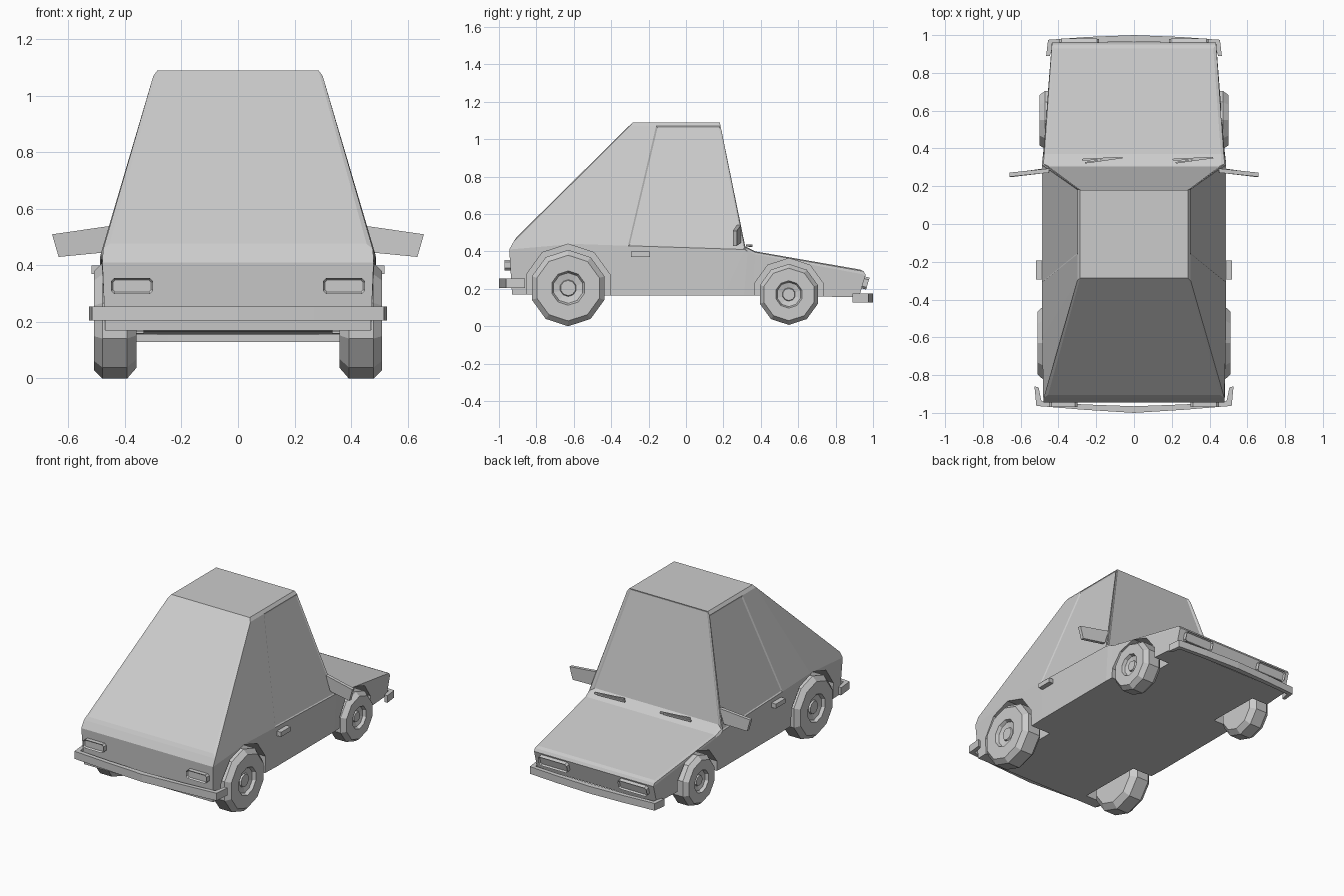
import bpy, bmesh, math
from mathutils import Vector, Matrix

if "Cube" in bpy.data.objects:
    bpy.data.objects.remove(bpy.data.objects["Cube"])


def finish(name, bm):
    bmesh.ops.recalc_face_normals(bm, faces=bm.faces)
    me = bpy.data.meshes.new(name)
    bm.to_mesh(me)
    bm.free()
    ob = bpy.data.objects.new(name, me)
    bpy.context.collection.objects.link(ob)
    return ob


def box(name, loc, size, rot=(0, 0, 0), recess=0, out=-1):
    """Box; optionally with a bezel recess on its outward y face."""
    bm = bmesh.new()
    bmesh.ops.create_cube(bm, size=1)
    bmesh.ops.scale(bm, vec=size, verts=bm.verts)
    if recess:
        edges = [e for e in bm.edges if abs(e.verts[0].co.y - e.verts[1].co.y) > 1e-4]
        bmesh.ops.bevel(bm, geom=edges, offset=0.012, segments=1, affect='EDGES')
        bm.normal_update()
        face = [f for f in bm.faces if f.normal.y * out > 0.9]
        bmesh.ops.inset_region(bm, faces=face, thickness=0.008)
        bmesh.ops.translate(bm, verts=face[0].verts, vec=(0, -out * recess, 0))
    ob = finish(name, bm)
    ob.location, ob.rotation_euler = loc, rot
    return ob


def lathe(name, profile, y, z, side, n=10):
    """Spin (x, radius) points round a wheel axle."""
    bm = bmesh.new()
    rings = []
    for x, r in profile:
        rings.append([bm.verts.new((side * x, y + r * math.sin(2 * math.pi * i / n),
                                    z + r * math.cos(2 * math.pi * i / n))) for i in range(n)])
    for a, b in zip(rings, rings[1:]):
        for i in range(n):
            j = (i + 1) % n
            bm.faces.new((a[i], a[j], b[j], b[i]))
    bm.faces.new(rings[0])
    bm.faces.new(rings[-1])
    return finish(name, bm)


def prism(name, pts, vec):
    """Extrude a polygon along a vector."""
    bm = bmesh.new()
    f = bm.faces.new([bm.verts.new(p) for p in pts])
    r = bmesh.ops.extrude_face_region(bm, geom=[f])
    bmesh.ops.translate(bm, vec=vec, verts=[v for v in r['geom'] if isinstance(v, bmesh.types.BMVert)])
    return finish(name, bm)


# Body shell: stations along y, each with sill, belt, shoulder, top as (y, half width, z)
stations = [
    [(-.93, .47, .17), (-.945, .48, .41), (-.92, .478, .455), (-.905, .455, .477)],
    [(-.42, .48, .165), (-.60, .486, .44), (-.30, .30, 1.07), (-.285, .285, 1.09)],
    [(-.30, .485, .165), (-.31, .488, .43), (-.16, .30, 1.07), (-.16, .285, 1.09)],
    [(.20, .485, .165), (.315, .488, .41), (.185, .30, 1.07), (.18, .285, 1.09)],
    [(.31, .485, .165), (.33, .487, .40), (.318, .48, .42), (.31, .46, .43)],
    [(.36, .483, .165), (.37, .48, .385), (.37, .475, .395), (.37, .46, .40)],
    [(.925, .435, .155), (.96, .435, .275), (.95, .435, .293), (.93, .42, .303)],
]
bm = bmesh.new()
loops = []
for st in stations:
    left = [bm.verts.new((-w, y, z)) for y, w, z in st]
    right = [bm.verts.new((w, y, z)) for y, w, z in st]
    loops.append(left + right[::-1])
windows = []
for k, (a, b) in enumerate(zip(loops, loops[1:])):
    for i in range(8):
        j = (i + 1) % 8
        f = bm.faces.new((a[i], a[j], b[j], b[i]))
        if (k == 2 and i in (1, 5)) or (k == 3 and i == 3):
            windows.append(f)
for lp in (loops[0], loops[-1]):
    for i in range(3):
        bm.faces.new((lp[i], lp[i + 1], lp[6 - i], lp[7 - i]))
bmesh.ops.recalc_face_normals(bm, faces=bm.faces)
bmesh.ops.inset_individual(bm, faces=windows, thickness=0.012, depth=-0.005)
body = finish("car_body", bm)

# Wheels and their arches: (name, y, axle height, radius, outer x, arch radius)
wheels = [("rear", -.63, .204, .204, .51, .235), ("front", .55, .17, .163, .50, .193)]
for name, y, z, r, xo, arch in wheels:
    for side, tag in ((-1, "left"), (1, "right")):
        cut = lathe("arch_cutter", [(.335, arch), (.62, arch)], y, z, side)
        cut.hide_render = True
        mod = body.modifiers.new("arch", 'BOOLEAN')
        mod.operation, mod.object, mod.solver = 'DIFFERENCE', cut, 'EXACT'
        bpy.context.view_layer.objects.active = body
        bpy.ops.object.modifier_apply(modifier=mod.name)
        bpy.data.objects.remove(cut)
        lathe(f"{name}_{tag}_wheel",
              [(.36, r * .82), (.392, r), (xo - .03, r), (xo, r * .86), (xo, r * .45),
               (xo - .02, r * .40), (xo - .028, r * .22), (xo - .018, r * .2)], y, z, side)


def bumper(name, half, z0, z1):
    """Bumper from half an outline in plan (outer then inner), mirrored."""
    n = len(half) // 2
    outer, inner = half[:n], half[n:]
    bm = bmesh.new()
    rows = []
    for (xo, yo), (xi, yi) in zip(outer, inner):
        rows.append([(xo, yo, z0), (xo, yo, z1), (xi, yi, z1), (xi, yi, z0)])
    rows = [[(-x, y, z) for x, y, z in r] for r in rows[:0:-1]] + rows
    rings = [[bm.verts.new(p) for p in r] for r in rows]
    for a, b in zip(rings, rings[1:]):
        for i in range(4):
            j = (i + 1) % 4
            bm.faces.new((a[i], a[j], b[j], b[i]))
    bm.faces.new(rings[0])
    bm.faces.new(rings[-1])
    return finish(name, bm)


# Bumpers
bumper("rear_bumper", [(0, -1), (.27, -.983), (.517, -.963), (.527, -.86),
                       (0, -.965), (.27, -.955), (.49, -.938), (.505, -.865)], .205, .255)
bumper("front_bumper", [(0, 1), (.25, .99), (.455, .975), (.465, .89),
                        (0, .965), (.25, .96), (.43, .95), (.445, .89)], .128, .175)

# Paired details
for s, tag in ((-1, "left"), (1, "right")):
    box(f"tail_light_{tag}", (s * .375, -.95, .327), (.15, .04, .056), recess=.01, out=-1)
    box(f"head_light_{tag}", (s * .29, .953, .233), (.21, .04, .066), (-.28, 0, 0), recess=.01, out=1)
    box(f"door_handle_{tag}", (s * .498, -.243, .385), (.042, .10, .03))
    prism(f"wing_mirror_{tag}", [(s * .45, .272, .54), (s * .658, .25, .51),
                                 (s * .635, .25, .43), (s * .48, .272, .445)], (0, .022, 0))

# Wipers: arm and blade lying at the foot of the windscreen
for x, tag in ((-.16, "left"), (.32, "right")):
    box(f"wiper_blade_{tag}", (x, .338, .432), (.20, .008, .012), (0, 0, .14))
    box(f"wiper_arm_{tag}", (x - .02, .345, .428), (.19, .01, .01), (0, 0, .05))
